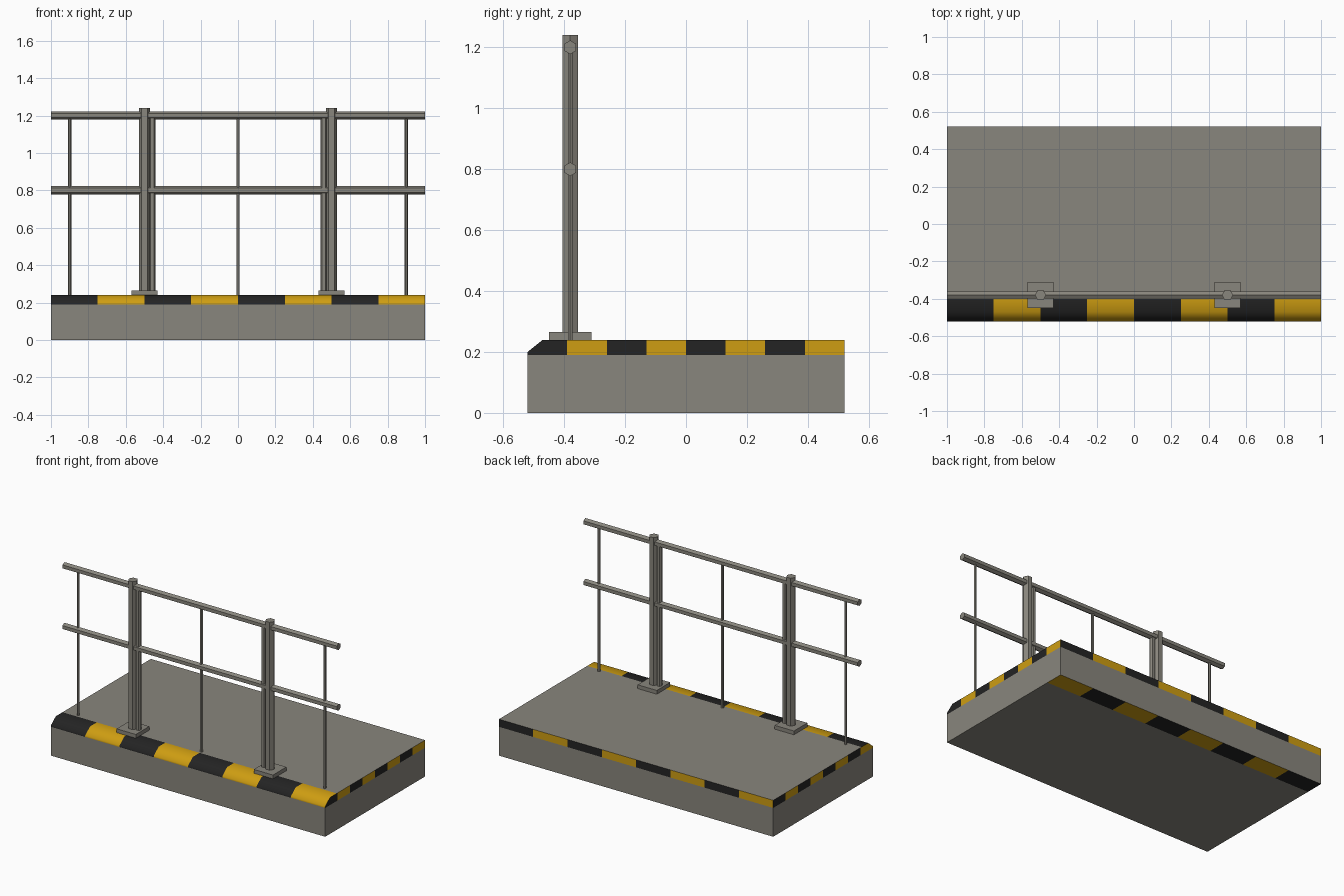
import bpy, bmesh, math
from mathutils import Matrix

if "Cube" in bpy.data.objects:
    bpy.data.objects.remove(bpy.data.objects["Cube"])


def material(name, rgb):
    m = bpy.data.materials.new(name)
    m.diffuse_color = (*rgb, 1)
    m.use_nodes = True
    m.node_tree.nodes["Principled BSDF"].inputs["Base Color"].default_value = m.diffuse_color
    return m


GREY = material("concrete grey", (0.25, 0.238, 0.205))
METAL = material("rail grey", (0.25, 0.238, 0.205))
BLACK = material("stripe black", (0.017, 0.017, 0.017))
YELLOW = material("stripe yellow", (0.62, 0.34, 0.006))


def finish(name, bm, mats):
    bmesh.ops.recalc_face_normals(bm, faces=bm.faces)
    mesh = bpy.data.meshes.new(name)
    bm.to_mesh(mesh)
    bm.free()
    for m in mats:
        mesh.materials.append(m)
    ob = bpy.data.objects.new(name, mesh)
    bpy.context.collection.objects.link(ob)
    return ob


def box(name, lo, hi, mat):
    bm = bmesh.new()
    size = [b - a for a, b in zip(lo, hi)]
    mid = [(a + b) / 2 for a, b in zip(lo, hi)]
    bmesh.ops.create_cube(bm, size=1, matrix=Matrix.Translation(mid) @ Matrix.Diagonal((*size, 1)))
    return finish(name, bm, [mat])


def hex_bar(name, centre, radius, length, along_x=False):
    # six-sided bar; corners point to +-x when upright, to +-z when along x
    bm = bmesh.new()
    rot = Matrix.Rotation(math.pi / 2, 4, 'Y') if along_x else Matrix()
    # first corner of a cone's circle lies on +y, so turn it onto x
    turn = Matrix.Rotation(math.pi / 2, 4, 'Z')
    bmesh.ops.create_cone(bm, cap_ends=True, segments=6, radius1=radius, radius2=radius,
                          depth=length, matrix=Matrix.Translation(centre) @ rot @ turn)
    return finish(name, bm, [METAL])


# platform slab: chamfered profile drawn in y-z and extruded along x
bm = bmesh.new()
profile = [(-0.52, 0), (0.52, 0), (0.52, 0.24), (-0.47, 0.24), (-0.52, 0.20)]
face = bm.faces.new([bm.verts.new((-1, y, z)) for y, z in profile])
ext = bmesh.ops.extrude_face_region(bm, geom=[face])
bmesh.ops.translate(bm, vec=(2, 0, 0),
                    verts=[v for v in ext["geom"] if isinstance(v, bmesh.types.BMVert)])
bmesh.ops.recalc_face_normals(bm, faces=bm.faces)


def cut(co, no):
    bmesh.ops.bisect_plane(bm, geom=bm.verts[:] + bm.edges[:] + bm.faces[:],
                           dist=1e-5, plane_co=co, plane_no=no)


# cut lines for the painted hazard stripes
for i in range(1, 8):
    cut((-1 + 0.25 * i, 0, 0), (1, 0, 0))
    cut((0, -0.52 + 0.13 * i, 0), (0, 1, 0))
cut((0, 0, 0.19), (0, 0, 1))
for y in (-0.40, 0.40):
    cut((0, y, 0), (0, 1, 0))

# stripe colours by face direction and position
for f in bm.faces:
    c, n = f.calc_center_median(), f.normal
    ix = math.floor((c.x + 1) / 0.25)
    iy = math.floor((c.y + 0.52) / 0.13)
    stripe = None
    if n.z > 0.3:
        stripe = ix if c.y < -0.40 else None
    elif n.z < -0.3:
        stripe = ix if c.y > 0.40 else None
    elif c.z > 0.19:
        if abs(n.y) > 0.5:
            stripe = ix if n.y < 0 else ix + 1
        else:
            stripe = iy if n.x > 0 else iy + 1
    f.material_index = 0 if stripe is None else 1 + stripe % 2
slab = finish("platform_slab", bm, [GREY, BLACK, YELLOW])
# soft nosing along the front, sharp elsewhere
slab.data.shade_smooth()
slab.data.set_sharp_from_angle(angle=math.radians(55))

# railing
Y = -0.38
for name, z in (("top_rail", 1.20), ("middle_rail", 0.80)):
    hex_bar(name, (0, Y, z), 0.0225, 2, along_x=True)

for side, s in (("left", -1), ("right", 1)):
    x = 0.5 * s
    box(side + "_base_plate", (x - 0.07, Y - 0.07, 0.235), (x + 0.07, Y + 0.07, 0.265), METAL)
    hex_bar(side + "_post", (x, Y, 0.75), 0.03, 0.98)
    hex_bar(side + "_post_stiffener", (0.458 * s, Y, 0.725), 0.0175, 0.93)

for name, x in (("left", -0.9), ("centre", 0), ("right", 0.9)):
    hex_bar(name + "_thin_rod", (x, Y, 0.715), 0.009, 0.96)
